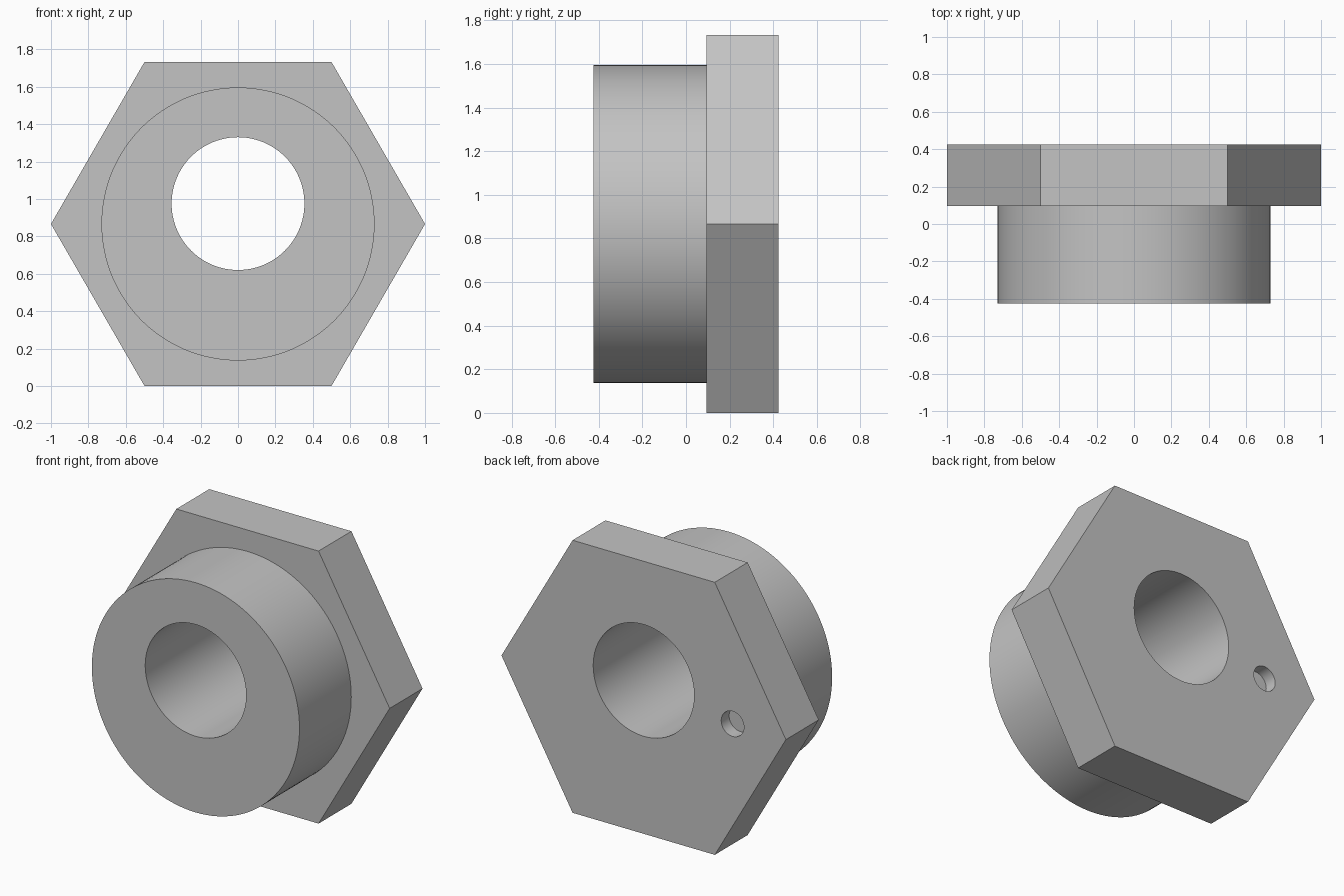
import bpy
import math

if "Cube" in bpy.data.objects:
    bpy.data.objects.remove(bpy.data.objects["Cube"], do_unlink=True)

CENTRE_Z = math.sqrt(3) / 2
FRONT, SEAT, BACK = -0.425, 0.095, 0.425

# Single plain grey metal
grey = bpy.data.materials.new("plain_grey")
grey.use_nodes = True
colour = (0.55, 0.55, 0.55, 1)
grey.diffuse_color = colour
grey.node_tree.nodes["Principled BSDF"].inputs["Base Color"].default_value = colour


def prism(name, sides, radius, y0, y1, x=0.0, z=CENTRE_Z):
    """Prism lying along y, with a corner pointing along +x."""
    bpy.ops.mesh.primitive_cylinder_add(vertices=sides, radius=radius, depth=y1 - y0)
    obj = bpy.context.object
    obj.name = name
    obj.rotation_euler = (math.pi / 2, math.pi / 2, 0) if sides == 6 else (math.pi / 2, 0, 0)
    if sides == 6:
        obj.rotation_euler = (math.pi / 2, math.pi / 6, 0)
    obj.location = (x, (y0 + y1) / 2, z)
    bpy.ops.object.transform_apply(location=True, rotation=True, scale=True)
    obj.data.materials.append(grey)
    return obj


def combine(target, tool, operation):
    """Apply a boolean and discard the tool."""
    mod = target.modifiers.new(operation.lower(), "BOOLEAN")
    mod.operation, mod.solver, mod.object = operation, "EXACT", tool
    bpy.ops.object.select_all(action="DESELECT")
    target.select_set(True)
    bpy.context.view_layer.objects.active = target
    bpy.ops.object.modifier_apply(modifier=mod.name)
    bpy.data.objects.remove(tool, do_unlink=True)


# Hexagonal flange with a round collar on the front
bushing = prism("hex_flange_bushing", 6, 1.0, SEAT, BACK)
combine(bushing, prism("collar", 128, 0.73, FRONT, SEAT + 0.1), "UNION")

# Off-centre through bore and shallow blind pin hole in the back
combine(bushing, prism("bore", 96, 0.355, FRONT - 0.2, BACK + 0.2, z=0.975), "DIFFERENCE")
combine(bushing, prism("pin_hole", 48, 0.08, BACK - 0.08, BACK + 0.2, x=-0.625), "DIFFERENCE")

# Smooth round walls, crisp edges
bpy.ops.object.shade_smooth_by_angle(angle=math.radians(30))
